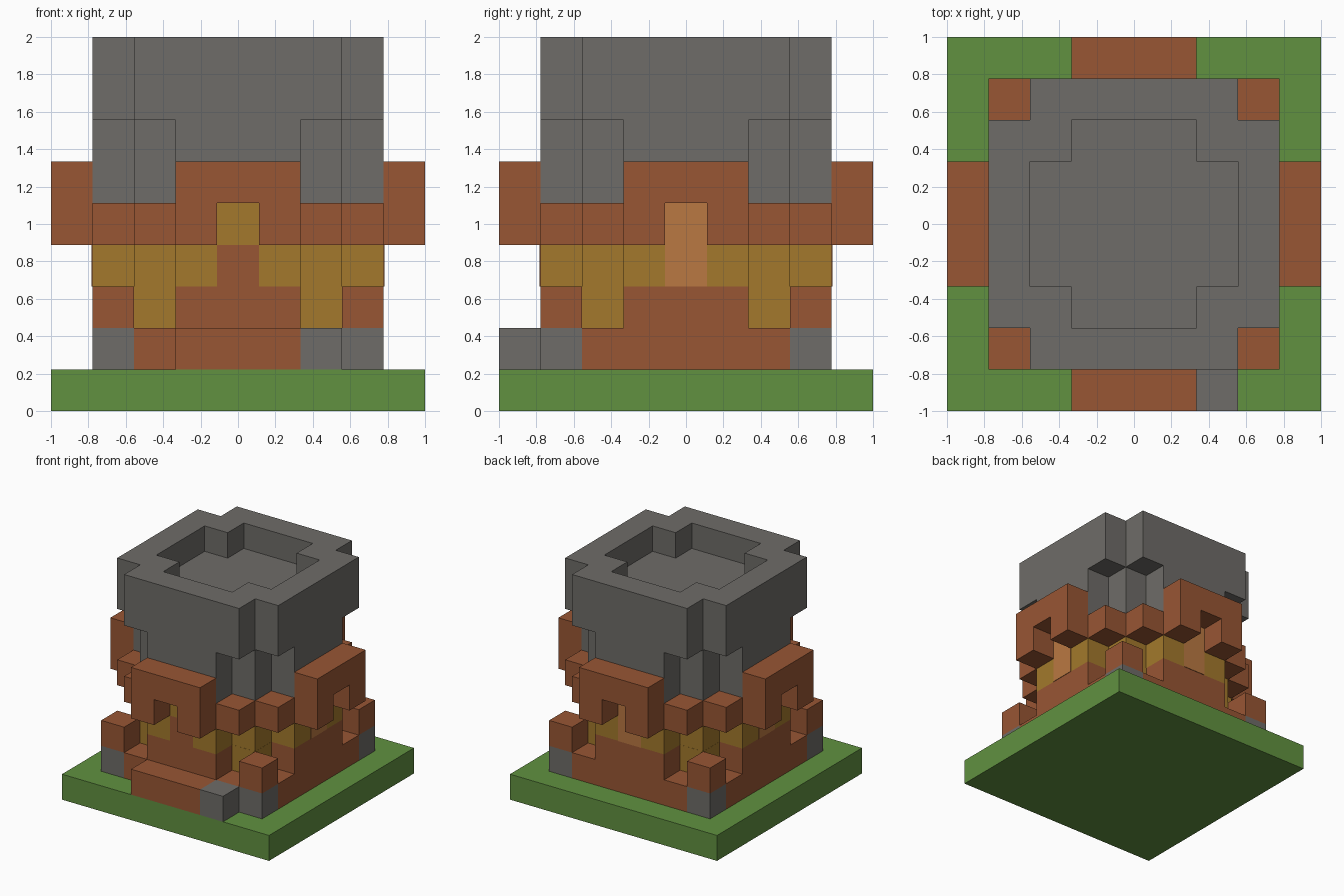
import bpy, bmesh
from math import pi
from mathutils import Matrix

cube = bpy.data.objects.get("Cube")
if cube:
    bpy.data.objects.remove(cube)

CELL = 2 / 9  # one block of the building grid


def material(name, color):
    m = bpy.data.materials.new(name)
    m.use_nodes = True
    rgba = (*color, 1)
    m.diffuse_color = rgba
    bsdf = next(n for n in m.node_tree.nodes if n.type == "BSDF_PRINCIPLED")
    bsdf.inputs["Base Color"].default_value = rgba
    return m


GRASS = material("grass green", (.119, .283, .051))
BRICK = material("brick brown", (.314, .093, .034))
STONE = material("stone gray", (.156, .150, .138))
OCHRE = material("ochre", (.366, .191, .025))
ORANGE = material("light orange", (.491, .188, .054))


def finish(name, bm, mat, matrix):
    bmesh.ops.recalc_face_normals(bm, faces=bm.faces)
    bm.transform(Matrix.Scale(CELL, 4) @ matrix)
    mesh = bpy.data.meshes.new(name)
    bm.to_mesh(mesh)
    bm.free()
    mesh.materials.append(mat)
    obj = bpy.data.objects.new(name, mesh)
    bpy.context.collection.objects.link(obj)
    return obj


def lofted(name, rings, mat, matrix=Matrix()):
    """Join (outline, height) rings with side faces and cap both ends."""
    bm = bmesh.new()
    loops = [[bm.verts.new((x, y, z)) for x, y in pts] for pts, z in rings]
    for low, high in zip(loops, loops[1:]):
        for i in range(len(low)):
            j = (i + 1) % len(low)
            bm.faces.new((low[i], low[j], high[j], high[i]))
    bm.faces.new(loops[0][::-1])
    bm.faces.new(loops[-1])
    return finish(name, bm, mat, matrix)


def prism(name, pts, z0, z1, mat, matrix=Matrix()):
    return lofted(name, [(pts, z0), (pts, z1)], mat, matrix)


def rect(x0, x1, y0, y1):
    return [(x0, y0), (x1, y0), (x1, y1), (x0, y1)]


def four_fold(quarter):
    """Repeat a quarter outline around the centre."""
    pts = []
    for _ in range(4):
        pts += quarter
        quarter = [(-y, x) for x, y in quarter]
    return pts


NOTCHED = four_fold([(3.5, 2.5), (2.5, 2.5), (2.5, 3.5)])
STEPPED = four_fold([(3.5, 1.5), (2.5, 1.5), (2.5, 2.5), (1.5, 2.5), (1.5, 3.5)])
BASIN = four_fold([(2.5, 1.5), (1.5, 1.5), (1.5, 2.5)])

# Ground and stacked tower storeys
prism("ground", rect(-4.5, 4.5, -4.5, 4.5), 0, 1, GRASS)
prism("foundation", NOTCHED, 1, 2, BRICK)
prism("lower_wall", STEPPED, 2, 3, BRICK)
prism("middle_wall", STEPPED, 3, 4, OCHRE)
prism("brick_ledge", NOTCHED, 4, 5, BRICK)
prism("upper_wall", STEPPED, 5, 7, STONE)
for x in (-2, 2):
    for y in (-2, 2):
        prism("ochre_corner", rect(x - .505, x + .505, y - .505, y + .505), 2, 3, OCHRE)

# Stone crown with a sunken basin
lofted("crown", [(NOTCHED, 7), (NOTCHED, 9), (BASIN, 9), (BASIN, 8)], STONE)

# Corner posts
for x in (-3, 3):
    for y in (-3, 3):
        foot = rect(x - .5, x + .5, y - .5, y + .5)
        prism("post_foot", foot, 1, 2, STONE)
        prism("post_top", foot, 2, 3, BRICK)

# Arched balconies and the panels beneath them, one per side
ARCH = [(-1.5, 4), (-.5, 4), (-.5, 5), (.5, 5), (.5, 4), (1.5, 4), (1.5, 6), (-1.5, 6)]
for k, side in enumerate(("front", "left", "back", "right")):
    place = Matrix.Rotation(k * pi / 2, 4, "Z") @ Matrix.Rotation(pi / 2, 4, "X")
    prism(side + "_balcony", ARCH, 3.5, 4.5, BRICK, place)
    lower, upper = (BRICK, OCHRE) if side == "front" else (ORANGE, ORANGE)
    prism(side + "_door", rect(-.5, .5, 3, 4), 3.5, 3.52, lower, place)
    prism(side + "_window", rect(-.5, .5, 4, 5), 3.5, 3.52, upper, place)

# Front step with a stone block beside it
prism("front_step", rect(-1.5, 1.5, -4.5, -3.5), 1, 2, BRICK)
prism("step_stone", rect(1.5, 2.5, -4.5, -3.5), 1, 2, STONE)
